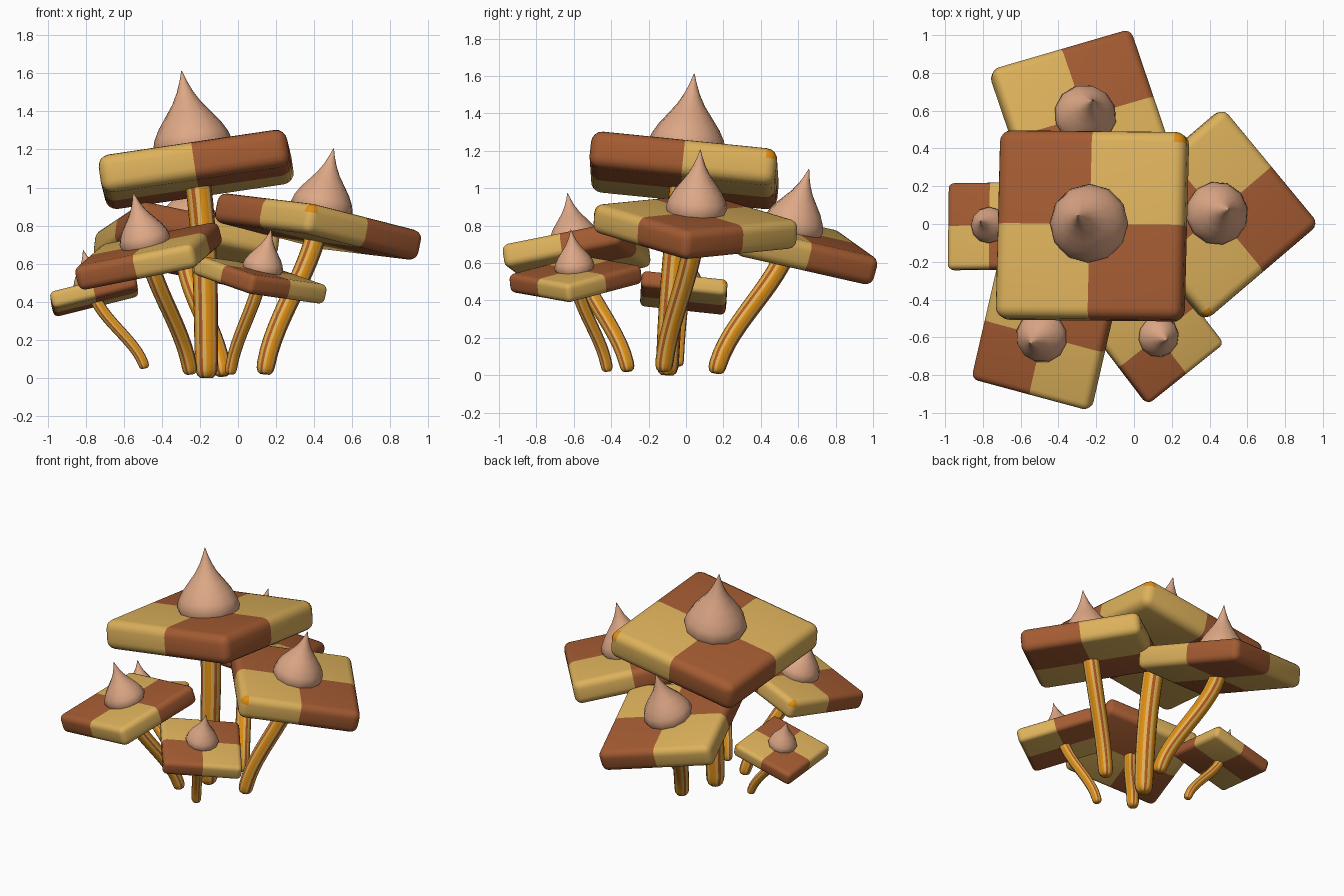
import bpy, bmesh, math
from mathutils import Vector, Matrix

if "Cube" in bpy.data.objects:
    bpy.data.objects.remove(bpy.data.objects["Cube"])

def material(name, rgb):
    m = bpy.data.materials.new(name)
    m.diffuse_color = (*rgb, 1)
    m.use_nodes = True
    m.node_tree.nodes["Principled BSDF"].inputs["Base Color"].default_value = m.diffuse_color
    return m

YELLOW = material("biscuit_yellow", (0.72, 0.44, 0.105))
BROWN = material("chocolate_brown", (0.37, 0.105, 0.032))
CREAM = material("pink_cream", (0.73, 0.39, 0.24))
ORANGE = material("stalk_orange", (0.74, 0.27, 0.006))
RUST = material("stalk_rust", (0.44, 0.10, 0.012))

def finish(bm, name, mats, matrix=None, angle=35):
    bmesh.ops.recalc_face_normals(bm, faces=bm.faces)
    me = bpy.data.meshes.new(name)
    bm.to_mesh(me)
    bm.free()
    for m in mats:
        me.materials.append(m)
    ob = bpy.data.objects.new(name, me)
    bpy.context.collection.objects.link(ob)
    if matrix:
        ob.matrix_world = matrix
    bpy.ops.object.select_all(action='DESELECT')
    ob.select_set(True)
    bpy.context.view_layer.objects.active = ob
    bpy.ops.object.shade_smooth_by_angle(angle=math.radians(angle))
    return ob

def loft(bm, rings):
    """Skin a list of equal-length vertex rings; returns faces with their side number."""
    out = []
    n = len(rings[0])
    for a, b in zip(rings, rings[1:]):
        for i in range(n):
            j = (i + 1) % n
            out.append((bm.faces.new((a[i], a[j], b[j], b[i])), i))
    return out

# Cap: rounded square slab, two-by-two checker, one orange corner
def cap(name, s, matrix):
    bm = bmesh.new()
    bmesh.ops.create_cube(bm, size=1, matrix=Matrix.Diagonal((s, s, 0.2 * s, 1)))
    bmesh.ops.bevel(bm, geom=bm.edges[:], offset=0.06 * s, segments=4,
                    profile=0.5, affect='EDGES')
    for normal in ((1, 0, 0), (0, 1, 0)):
        bmesh.ops.bisect_plane(bm, geom=bm.verts[:] + bm.edges[:] + bm.faces[:],
                               plane_co=(0, 0, 0), plane_no=normal)
    for f in bm.faces:
        c = f.calc_center_median() / s
        f.material_index = 0 if c.x * c.y > 0 else 1
        if c.x > 0.44 and c.y > 0.44 and c.z > 0.04:
            f.material_index = 2
    finish(bm, name, (YELLOW, BROWN, ORANGE), matrix)

# Dollop: turned teardrop sitting on the cap
DROP = [(0.19, -0.02), (0.21, 0.03), (0.195, 0.08), (0.165, 0.135), (0.12, 0.195),
        (0.075, 0.255), (0.042, 0.315), (0.018, 0.375), (0.002, 0.425)]

def dollop(name, s, matrix):
    bm = bmesh.new()
    rings = [[bm.verts.new((r * s * math.cos(k * math.tau / 12),
                            r * s * math.sin(k * math.tau / 12), (0.1 + h) * s))
              for k in range(12)] for r, h in DROP]
    loft(bm, rings)
    bm.faces.new(rings[0])
    bm.faces.new(rings[-1])
    finish(bm, name, (CREAM,), matrix, 60)

# Stalk: bent tube with lengthwise stripes and a rounded foot
STRIPES = (0, 0, 1, 2, 1)

def stalk(name, s, foot, head, normal):
    p0, p3 = Vector(foot), Vector(head)
    rise = p3.z - p0.z
    p1 = p0 + Vector(((p3.x - p0.x) * 0.1, (p3.y - p0.y) * 0.1, rise * 0.35))
    p2 = p3 - normal * rise * 0.36
    ts = [0, 0.012, 0.035, 0.07] + [0.07 + 0.93 * k / 12 for k in range(1, 13)]
    radii = [0.5, 0.75, 0.9, 0.95]
    bm = bmesh.new()
    rings = []
    for k, t in enumerate(ts):
        q = 1 - t
        p = p0 * q**3 + p1 * 3 * q * q * t + p2 * 3 * q * t * t + p3 * t**3
        d = (p1 - p0) * q * q + (p2 - p1) * 2 * q * t + (p3 - p2) * t * t
        turn = Vector((0, 0, 1)).rotation_difference(d)
        r = s * 0.064 * (radii[k] if k < len(radii) else 0.95 + 0.13 * t)
        rings.append([bm.verts.new(p + turn @ Vector((r * math.cos(i * math.tau / 20),
                                                      r * math.sin(i * math.tau / 20), 0)))
                      for i in range(20)])
    for f, i in loft(bm, rings):
        f.material_index = STRIPES[i % 5]
    bm.faces.new(rings[0])
    bm.faces.new(rings[-1])
    finish(bm, name, (ORANGE, YELLOW, RUST), angle=50)

# name, size, cap centre, turn in degrees, slope along x and y, foot of the stalk
MUSHROOMS = [
    ("tall", 1.0, (-0.22, -0.01, 1.095), -1, 0.147, -0.105, (-0.165, -0.10, 0.0)),
    ("right", 0.8, (0.42, 0.05, 0.795), 220, -0.20, -0.065, (0.14, -0.12, 0.02)),
    ("back", 0.79, (-0.27, 0.55, 0.705), -72.5, -0.13, -0.27, (-0.08, 0.16, 0.01)),
    ("front_left", 0.66, (-0.47, -0.585, 0.64), 76, 0.24, 0.145, (-0.25, -0.31, 0.02)),
    ("front_right", 0.52, (0.116, -0.59, 0.515), 128, -0.22, 0.098, (-0.04, -0.42, 0.02)),
    ("left", 0.46, (-0.755, -0.012, 0.44), 0, 0.25, -0.11, (-0.49, -0.04, 0.05)),
]
for name, s, centre, turn, sx, sy, foot in MUSHROOMS:
    normal = Vector((-sx, -sy, 1)).normalized()
    tilt = Vector((0, 0, 1)).rotation_difference(normal).to_matrix().to_4x4()
    m = Matrix.Translation(centre) @ tilt @ Matrix.Rotation(math.radians(turn), 4, 'Z')
    cap(name + "_cap", s, m)
    dollop(name + "_dollop", s, m)
    stalk(name + "_stalk", s, foot, centre, normal)
